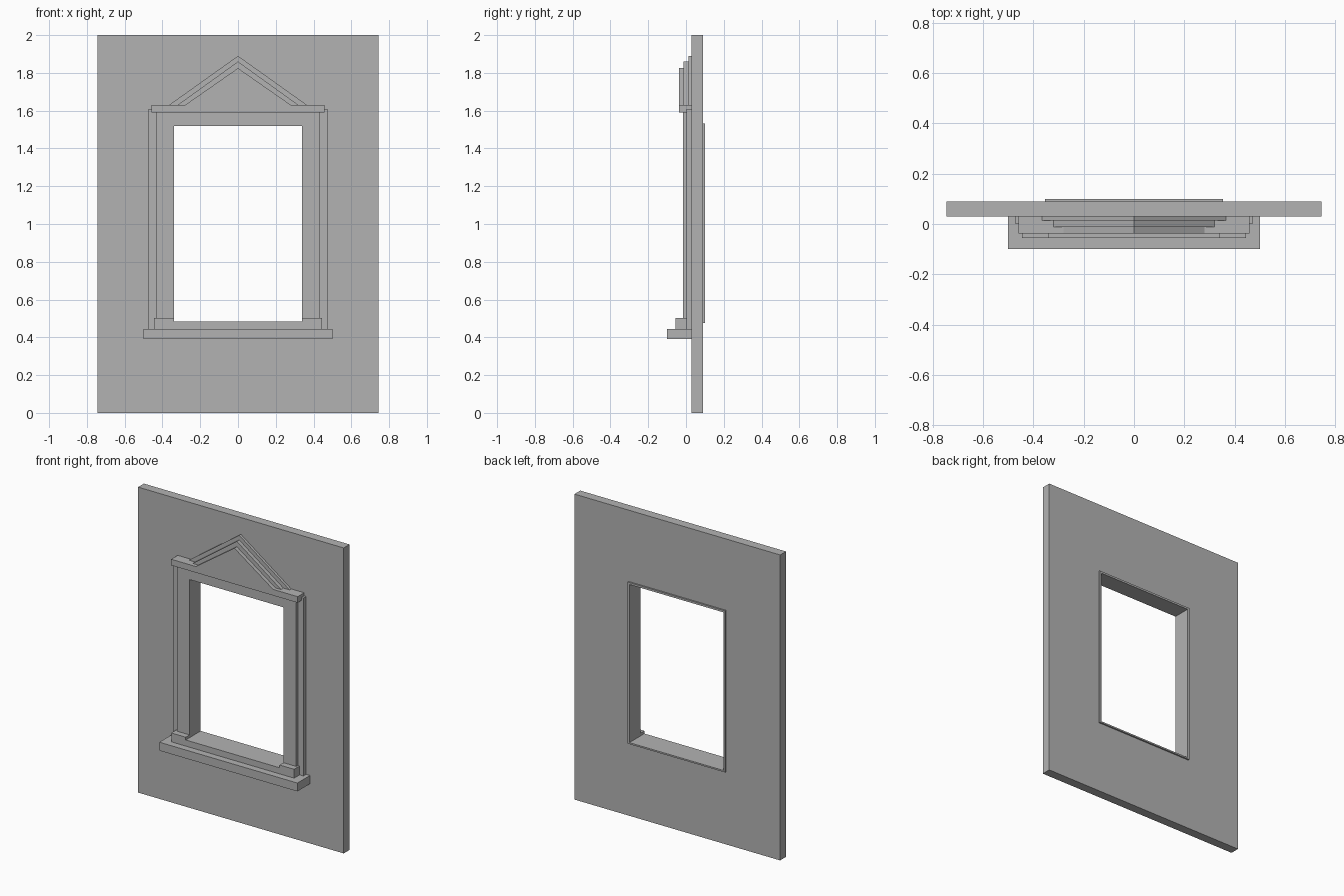
import bpy
import bmesh

cube = bpy.data.objects.get("Cube")
if cube:
    bpy.data.objects.remove(cube, do_unlink=True)

stone = bpy.data.materials.new("grey_stone")
stone.use_nodes = True
colour = (0.45, 0.45, 0.45, 1)
stone.diffuse_color = colour
stone.node_tree.nodes["Principled BSDF"].inputs["Base Color"].default_value = colour

# Shared measures
HOLE_X, HOLE_LOW, HOLE_TOP = 0.34, 0.485, 1.52
WALL_FRONT, WALL_BACK = 0.03, 0.09


def finish(name, bm):
    bmesh.ops.recalc_face_normals(bm, faces=bm.faces[:])
    mesh = bpy.data.meshes.new(name)
    bm.to_mesh(mesh)
    bm.free()
    mesh.materials.append(stone)
    obj = bpy.data.objects.new(name, mesh)
    bpy.context.collection.objects.link(obj)


def prism(name, outline, front, back):
    """Extrude an x-z outline from front to back."""
    bm = bmesh.new()
    a = [bm.verts.new((x, front, z)) for x, z in outline]
    b = [bm.verts.new((x, back, z)) for x, z in outline]
    bm.faces.new(a)
    bm.faces.new(b[::-1])
    for i in range(len(a)):
        j = (i + 1) % len(a)
        bm.faces.new((a[i], b[i], b[j], a[j]))
    finish(name, bm)


def rect(half, low, top):
    return [(-half, low), (half, low), (half, top), (-half, top)]


def surround(name, half, low, top, front, back):
    """Rectangular slab pierced by the window opening."""
    bm = bmesh.new()
    outer, inner = rect(half, low, top), rect(HOLE_X, HOLE_LOW, HOLE_TOP)
    loops = [[bm.verts.new((x, y, z)) for x, z in shape]
             for shape, y in ((outer, front), (inner, front), (inner, back), (outer, back))]
    for k in range(4):
        p, q = loops[k], loops[(k + 1) % 4]
        for i in range(4):
            j = (i + 1) % 4
            bm.faces.new((p[i], p[j], q[j], q[i]))
    finish(name, bm)


def mirrored(points):
    """Complete a right-hand outline with its left-hand mirror."""
    return points + [(-x, z) for x, z in reversed(points) if x > 0]


# Wall and the layered frame around the opening
surround("wall", 0.745, 0, 2, WALL_FRONT, WALL_BACK)
surround("back_trim", 0.353, 0.475, 1.533, WALL_BACK, 0.1)
surround("outer_architrave", 0.473, 0.445, 1.61, 0.002, WALL_FRONT)
surround("inner_architrave", 0.432, 0.445, 1.6, -0.015, 0.002)

# Sill, and the apron notched by the opening
prism("sill", rect(0.5, 0.39, 0.445), -0.1, WALL_FRONT)
prism("sill_apron", mirrored([(0.445, 0.445), (0.445, 0.503),
                              (HOLE_X, 0.503), (HOLE_X, HOLE_LOW)]), -0.055, WALL_FRONT)

# Cornice with the front gable flush to it, then the stepped gable layers
CORNICE_TOP = 1.63
prism("cornice", rect(0.458, 1.59, CORNICE_TOP), -0.034, WALL_FRONT)
prism("gable_front", mirrored([(0.458, 1.59), (0.458, CORNICE_TOP),
                               (0.28, CORNICE_TOP), (0, 1.825)]), -0.037, -0.012)
prism("gable_middle", mirrored([(0.32, CORNICE_TOP), (0, 1.86)]), -0.012, 0.013)
prism("gable_back", mirrored([(0.365, CORNICE_TOP), (0, 1.89)]), 0.013, WALL_FRONT)
